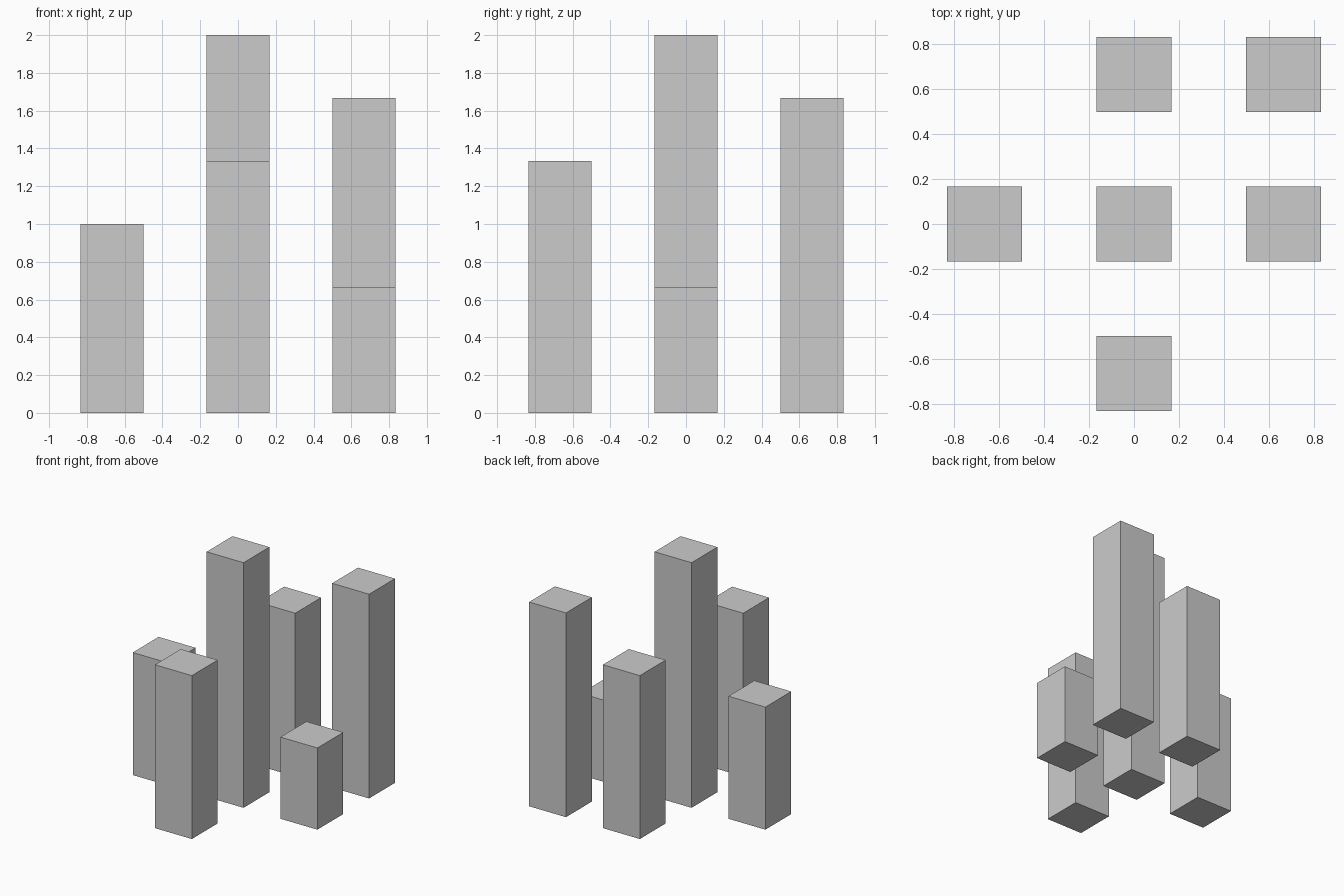
import bpy

if "Cube" in bpy.data.objects:
    bpy.data.objects.remove(bpy.data.objects["Cube"])

PITCH = 2 / 3   # spacing between column centres
WIDTH = 1 / 3   # column side length


def column(name, col, row, height):
    """Square column standing on z = 0 at a grid cell."""
    bpy.ops.mesh.primitive_cube_add(size=1, location=(col * PITCH, row * PITCH, height / 2))
    obj = bpy.context.object
    obj.name = name
    obj.scale = (WIDTH, WIDTH, height)
    bpy.ops.object.transform_apply(location=False, rotation=False, scale=True)


# Columns: name, grid x, grid y, height
for spec in (
    ("centre_column", 0, 0, 2.0),
    ("left_column", -1, 0, 1.0),
    ("right_column", 1, 0, 2 / 3),
    ("front_column", 0, -1, 4 / 3),
    ("back_column", 0, 1, 4 / 3),
    ("back_right_column", 1, 1, 5 / 3),
):
    column(*spec)
